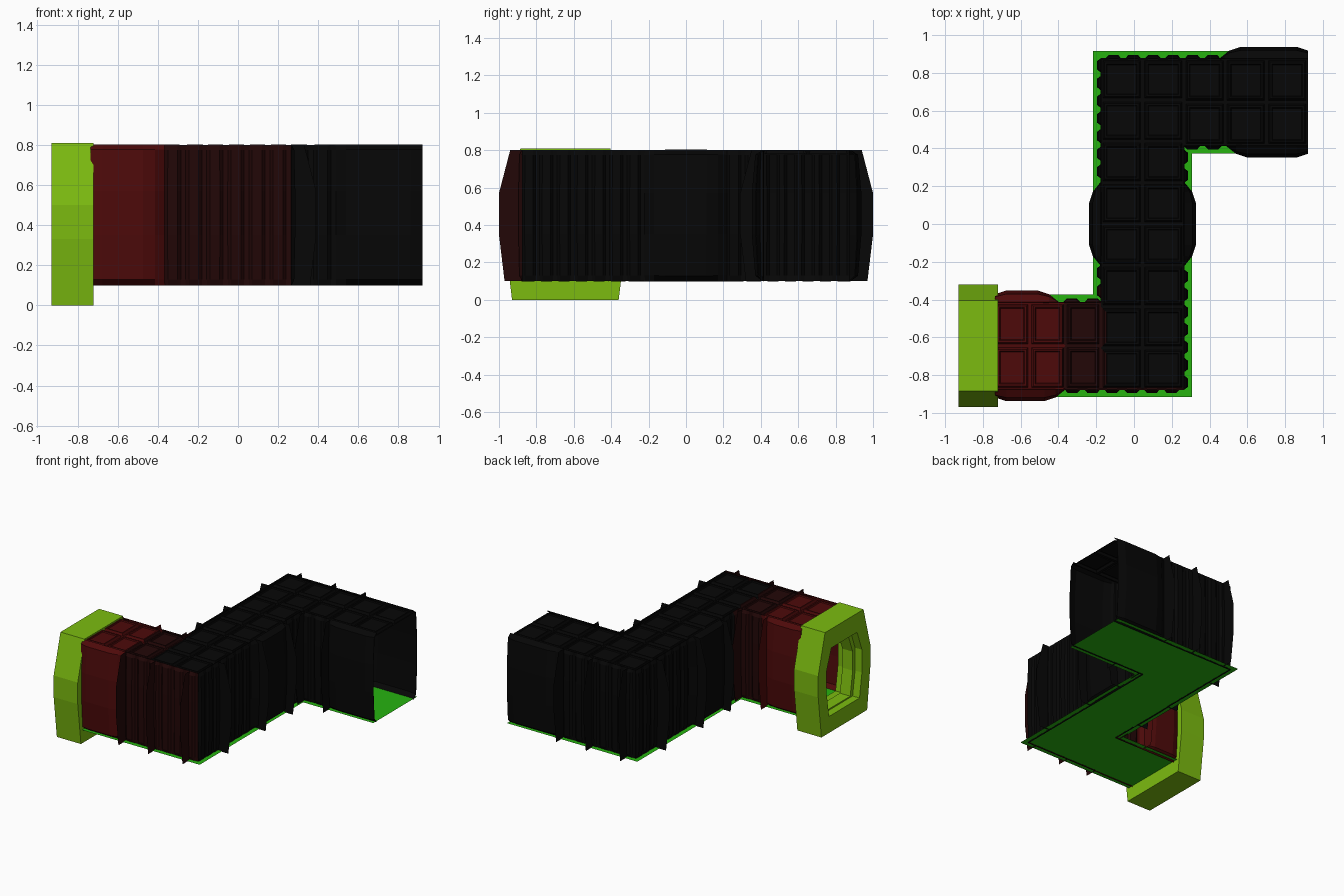
import bpy, bmesh, math
from mathutils import Vector

if "Cube" in bpy.data.objects:
    bpy.data.objects.remove(bpy.data.objects["Cube"])

def material(name, rgb):
    m = bpy.data.materials.new(name)
    m.diffuse_color = (*rgb, 1)
    m.use_nodes = True
    m.node_tree.nodes["Principled BSDF"].inputs["Base Color"].default_value = m.diffuse_color
    return m

BLACK = material("near_black", (0.002, 0.002, 0.002))
DARK = material("dark_red", (0.016, 0.002, 0.002))
RED = material("red", (0.075, 0.003, 0.003))
GREEN = material("green", (0.02, 0.45, 0.005))
LIME = material("lime", (0.20, 0.50, 0.005))

def finish(bm, name, mats, zone=False, thick=0):
    """Turn a bmesh into an object; zone tints the faces near the doorway."""
    bmesh.ops.recalc_face_normals(bm, faces=bm.faces)
    if zone:
        for f in bm.faces:
            c = f.calc_center_median()
            if c.y < -0.33:
                f.material_index = 2 if c.x < -0.38 else 1 if c.x < -0.15 or c.y < -0.87 else 0
    me = bpy.data.meshes.new(name)
    bm.to_mesh(me)
    bm.free()
    ob = bpy.data.objects.new(name, me)
    bpy.context.collection.objects.link(ob)
    for m in mats:
        me.materials.append(m)
    if thick:
        s = ob.modifiers.new("thickness", 'SOLIDIFY')
        s.thickness, s.offset = thick, 0
    return ob

def turned(p, flip):
    """The corridor repeats itself when turned half way about its centre."""
    return Vector((0.09 - p[0], -p[1], p[2])) if flip else Vector(p)

IN = 0.03

def wall_runs(flip):
    """Start, direction, outward, from, to, bulged span, fin positions.
    Runs meeting the doorway stop short, those at the open end go on to it."""
    a = 0.0 if flip else 0.095
    b = 1.03 if flip else 1.125
    return [
        ((-0.83, -0.385), (1, 0), (0, 1), a, 0.625 + IN, (a, 0.38), (0.40, 0.625)),
        ((-0.205, -0.385), (0, 1), (-1, 0), -IN, 1.29 - IN, (0.215, 0.555), (0.215, 0.555, 1.02)),
        ((-0.205, 0.905), (1, 0), (0, 1), IN, b, (0.71, b), (0.10, 0.40, 0.66)),
    ]

def place(run, t, out, z, flip):
    s, d, n = run[0], run[1], run[2]
    return turned((s[0] + d[0] * t + n[0] * out, s[1] + d[1] * t + n[1] * out, z), flip)

def stations(run):
    """Positions along a wall with mid-height offsets."""
    t0, t1, (b0, b1) = run[3], run[4], run[5]
    out = []
    for a, b in ((t0, b0 - 0.05), (b1 + 0.05, t1)):
        if b - a < 0.05:
            continue
        n = max(1, round((b - a) / 0.10))
        w = (b - a) / n
        for i in range(n):
            q = a + i * w
            out += [(q, -IN), (q + w * 0.25, -IN), (q + w * 0.4, -0.012), (q + w * 0.85, -0.012)]
        out.append((b, -IN))
    out += [(b0, 0.01), (b0 + 0.06, 0.03), (b1 - 0.06, 0.03), (b1, 0.01)]
    return sorted(out)

# Ribbed and bulged walls
ROWS = [(0.10, 0), (0.13, 0.7), (0.35, 1), (0.57, 1), (0.775, 0.7), (0.80, 0)]
for flip, side in ((False, "left"), (True, "right")):
    bm = bmesh.new()
    for run in wall_runs(flip):
        cols = []
        for t, o in stations(run):
            cols.append([bm.verts.new(place(run, t, -IN + (o + IN) * w, z, flip)) for z, w in ROWS])
        for a, b in zip(cols, cols[1:]):
            for k in range(len(ROWS) - 1):
                bm.faces.new((a[k], b[k], b[k + 1], a[k + 1]))
    finish(bm, side + "_wall", (BLACK, DARK, RED), True, 0.006)

    # Paper-thin fins standing off the walls
    bm = bmesh.new()
    outline = [(-IN, 0.10), (0.065, 0.10), (0.095, 0.35), (0.095, 0.57), (0.035, 0.80), (-IN, 0.80)]
    for run in wall_runs(flip):
        for t in run[6]:
            bm.faces.new([bm.verts.new(place(run, t, o, z, flip)) for o, z in outline])
    finish(bm, side + "_fins", (BLACK, DARK, RED), True)

# Floor sheet
bm = bmesh.new()
e = 0.012
pts = [(-0.735, -0.385 + e), (-0.205 - e, -0.385 + e), (-0.205 - e, 0.905 + e), (0.92, 0.905 + e),
       (0.92, 0.385 - e), (0.295 + e, 0.385 - e), (0.295 + e, -0.905 - e), (-0.735, -0.905 - e)]
bm.faces.new([bm.verts.new((x, y, 0.106)) for x, y in pts])
finish(bm, "floor", (GREEN,))

# Coffered ceiling
bm = bmesh.new()
for x0, x1, nx, y0, y1, ny in ((-0.74, -0.175, 3, -0.875, -0.415, 2),
                               (-0.175, 0.265, 2, -0.875, 0.875, 8),
                               (0.265, 0.92, 3, 0.415, 0.875, 2)):
    w, h = (x1 - x0) / nx, (y1 - y0) / ny
    for i in range(nx):
        for j in range(ny):
            x, y = x0 + i * w, y0 + j * h
            bm.faces.new([bm.verts.new(p) for p in ((x, y, 0.78), (x + w, y, 0.78),
                                                    (x + w, y + h, 0.78), (x, y + h, 0.78))])
bmesh.ops.remove_doubles(bm, verts=bm.verts, dist=0.001)
for thick, depth in ((0.014, 0), (0.012, 0.018), (0.014, 0), (0.006, -0.008)):
    cells = [f for f in bm.faces if f.calc_area() > 0.012]
    bmesh.ops.inset_individual(bm, faces=cells, thickness=thick, depth=depth)
finish(bm, "ceiling", (BLACK, DARK, RED), True)

# Doorway frame: eight-sided rings lofted round the opening
outer = [(0.285, 0.0), (0.325, 0.33), (0.325, 0.50), (0.24, 0.81)]
inner = [(0.16, 0.14), (0.19, 0.33), (0.19, 0.48), (0.13, 0.64)]
wide = [(w + 0.03, z + (0.02 if z > 0.4 else -0.01)) for w, z in inner]
sections = [(-0.93, outer), (-0.93, wide), (-0.87, wide), (-0.87, inner),
            (-0.78, inner), (-0.78, wide), (-0.72, wide), (-0.72, outer)]
bm = bmesh.new()
rings = []
for x, prof in sections:
    loop = prof + [(-w, z) for w, z in reversed(prof)]
    rings.append([bm.verts.new((x, -0.645 + w, z)) for w, z in loop])
for a, b in zip(rings, rings[1:] + rings[:1]):
    for k in range(8):
        bm.faces.new((a[k], a[(k + 1) % 8], b[(k + 1) % 8], b[k]))
finish(bm, "doorway_frame", (LIME,))
